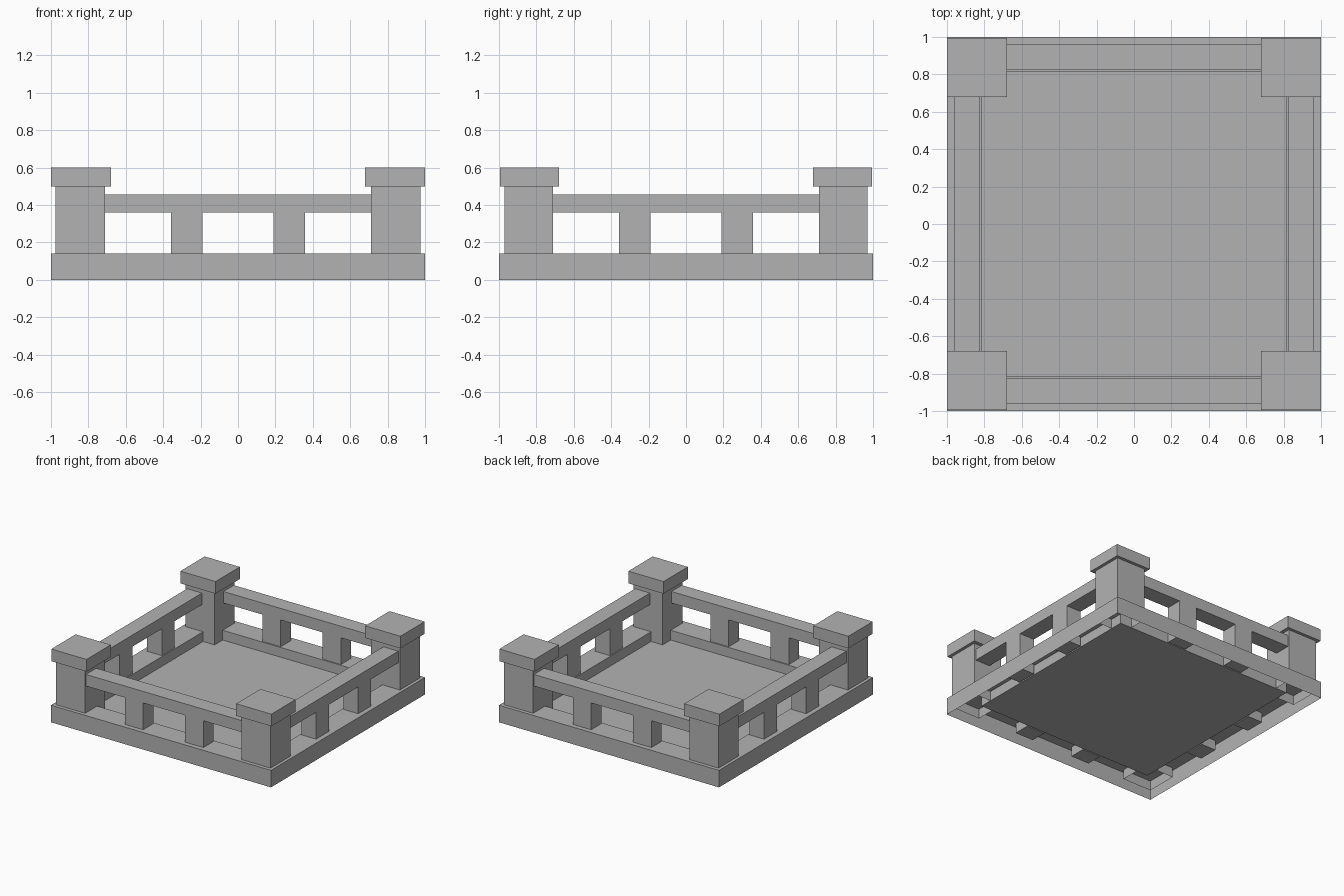
import bpy, bmesh

cube = bpy.data.objects.get("Cube")
if cube:
    bpy.data.objects.remove(cube, do_unlink=True)

stone = bpy.data.materials.new("grey_stone")
stone.use_nodes = True
GREY = (0.45, 0.45, 0.45, 1)
stone.diffuse_color = GREY
stone.node_tree.nodes["Principled BSDF"].inputs["Base Color"].default_value = GREY

FLOOR_Z, KERB_Z = 0.06, 0.14
RAIL_IN, RAIL_OUT = 0.825, 0.96


def finish(name, bm):
    mesh = bpy.data.meshes.new(name)
    bm.to_mesh(mesh)
    bm.free()
    mesh.materials.append(stone)
    obj = bpy.data.objects.new(name, mesh)
    bpy.context.collection.objects.link(obj)
    return obj


def box(name, xs, ys, zs, open_bottom=False):
    """Box between two limits on each axis."""
    bm = bmesh.new()
    bmesh.ops.create_cube(bm, size=1)
    for v in bm.verts:
        v.co = [lim[0] if c < 0 else lim[1] for c, lim in zip(v.co, (xs, ys, zs))]
    if open_bottom:
        bottom = [f for f in bm.faces if f.normal.z < -0.9]
        bmesh.ops.delete(bm, geom=bottom, context="FACES_ONLY")
    return finish(name, bm)


def span(a, b, sign):
    return sorted((a * sign, b * sign))


# Base: hollow shell with outer wall, kerb top, inner wall and sunken floor
bm = bmesh.new()
loops = []
for r, z in ((1, 0), (1, KERB_Z), (0.815, KERB_Z), (0.815, FLOOR_Z)):
    loops.append([bm.verts.new((sx * r, sy * r, z))
                  for sx, sy in ((-1, -1), (1, -1), (1, 1), (-1, 1))])
for low, high in zip(loops, loops[1:]):
    for i in range(4):
        j = (i + 1) % 4
        bm.faces.new((low[i], low[j], high[j], high[i]))
bm.faces.new(loops[-1])
finish("base", bm)

# Corner posts with overhanging caps
for sx, side in ((1, "left"), (-1, "right")):
    for sy, end in ((-1, "front"), (1, "back")):
        box(f"{end}_{side}_post", span(0.71, 0.975, sx), span(0.71, 0.97, sy),
            (FLOOR_Z, 0.5), open_bottom=True)
        box(f"{end}_{side}_cap", span(0.68, 1, sx), span(0.68, 0.995, sy), (0.5, 0.6))

# Rails and balusters on all four sides
for name, sign, along_x in (("front", -1, True), ("back", 1, True),
                            ("left", 1, False), ("right", -1, False)):
    depth = span(RAIL_IN, RAIL_OUT, sign)

    def side_box(part, run, zs):
        xs, ys = (run, depth) if along_x else (depth, run)
        box(f"{name}_{part}", xs, ys, zs)

    side_box("rail", (-0.715, 0.715), (0.36, 0.455))
    for n, s in enumerate((-1, 1), 1):
        side_box(f"baluster_{n}", span(0.19, 0.357, s), (FLOOR_Z, 0.37))
